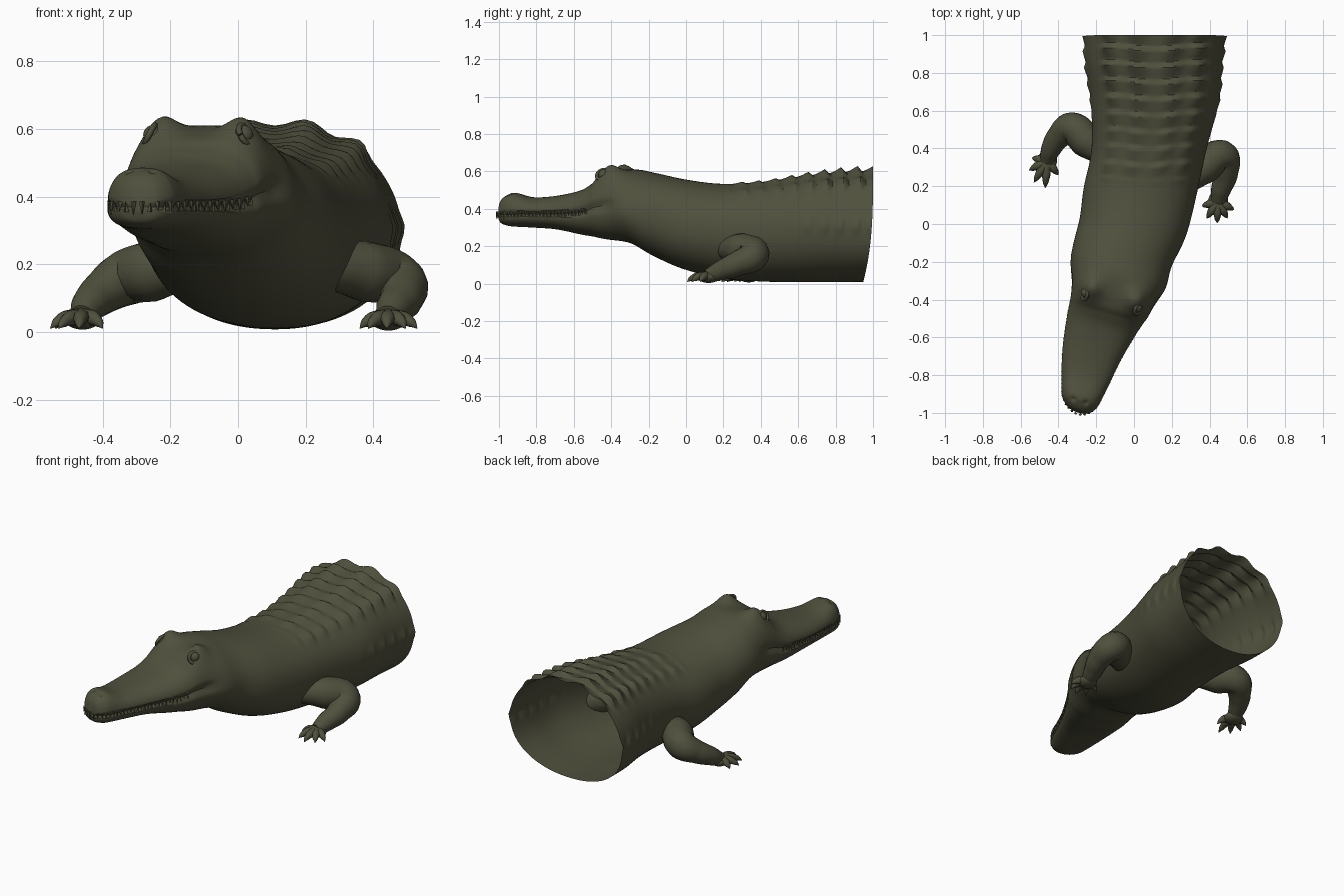
import bpy, bmesh, math
from mathutils import Vector
from mathutils.bvhtree import BVHTree

cube = bpy.data.objects.get("Cube")
if cube:
    bpy.data.objects.remove(cube, do_unlink=True)

hide = bpy.data.materials.new("olive_hide")
hide.use_nodes = True
COLOR = (0.08, 0.08, 0.047, 1)
hide.diffuse_color = COLOR
hide.node_tree.nodes["Principled BSDF"].inputs["Base Color"].default_value = COLOR


def finish(name, mesh, angle=40):
    obj = bpy.data.objects.new(name, mesh)
    bpy.context.collection.objects.link(obj)
    mesh.materials.clear()
    mesh.materials.append(hide)
    bpy.ops.object.select_all(action='DESELECT')
    obj.select_set(True)
    bpy.context.view_layer.objects.active = obj
    bpy.ops.object.shade_smooth_by_angle(angle=math.radians(angle))
    return obj


def from_bmesh(name, bm, angle=40):
    mesh = bpy.data.meshes.new(name)
    bm.to_mesh(mesh)
    bm.free()
    return finish(name, mesh, angle)


def smooth(v):
    v = max(0.0, min(1.0, v))
    return v * v * (3 - 2 * v)


# Body sections from snout to rear: centre x, y, half width, bottom, widest, top
SECTIONS = [
    (-.297, -.998, .015, .355, .37, .395),
    (-.293, -.985, .06, .325, .37, .445),
    (-.288, -.95, .094, .31, .37, .475),
    (-.28, -.91, .11, .305, .37, .485),
    (-.258, -.815, .133, .30, .372, .462),
    (-.225, -.685, .16, .29, .372, .47),
    (-.178, -.55, .188, .262, .378, .50),
    (-.15, -.48, .203, .25, .39, .54),
    (-.127, -.425, .216, .238, .41, .578),
    (-.088, -.285, .24, .215, .42, .61),
    (-.06, -.16, .264, .145, .36, .59),
    (-.005, -.01, .285, .078, .31, .558),
    (.035, .185, .3, .03, .285, .534),
    (.08, .4, .305, .012, .285, .543),
    (.11, .64, .337, .008, .29, .577),
    (.105, .85, .36, .008, .29, .597),
    (.11, 1, .372, .01, .29, .603),
]
LAST = len(SECTIONS) - 1
HEAD_YAW = 0.28
HEAD_SIDE = Vector((math.cos(HEAD_YAW), -math.sin(HEAD_YAW), 0))
HEAD_FRONT = Vector((-math.sin(HEAD_YAW), -math.cos(HEAD_YAW), 0))
UP = Vector((0, 0, 1))
EYE_MID = Vector((-.108, -.375, .582))


def section(u):
    i = min(int(u), LAST - 1)
    t = u - i
    a, b, c, d = (SECTIONS[max(0, min(LAST, i + k))] for k in (-1, 0, 1, 2))
    return [q + .5 * t * (r - p + t * (2 * p - 5 * q + 4 * r - s + t * (3 * (q - r) + s - p)))
            for p, q, r, s in zip(a, b, c, d)]


def spow(v, e):
    return math.copysign(abs(v) ** e, v)


def scute(y, a):
    """Rows of keeled plates over the back, and one keel low on each flank."""
    f = (y / .088 + .2 + .12 * math.sin(a * 5)) % 1
    row = f / .7 if f < .7 else (1 - f) / .3
    keel = .2 + .8 * math.cos(a * 7) ** 2
    sa = math.sin(a)
    flank = math.exp(-((sa - .08) / .12) ** 2) * smooth((y - .5) / .2)
    cover = .45 * flank + smooth((sa - .5) / .3)
    return row * keel * cover * (.016 + .02 * smooth((y - .4) / .5)) * smooth((y - .2) / .1)


def skin(u, a):
    """Point on the hide at position u along the body and angle a around it."""
    cx, cy, hw, zb, zm, zt = section(u)
    head = smooth((-.1 - cy) / .3)
    yaw = HEAD_YAW * smooth((.35 - cy) / .6)
    e = 2 / (2.15 + .35 * head)
    ca, sa = math.cos(a), math.sin(a)
    lateral, rise = hw * spow(ca, e), spow(sa, e)
    z = zm + rise * (zt - zm if sa > 0 else zm - zb)
    # Mouth crease and jaw muscle
    gap = math.asin(max(-1, min(1, sa)))
    mouth = smooth((-.3 - cy) / .08) * math.exp(-(gap / .08) ** 2)
    jaw = math.exp(-((cy + .27) / .08) ** 2 - ((z - .37) / .09) ** 2)
    lateral += (.02 * jaw - min(.016, hw * .3) * mouth) * math.copysign(1, ca)
    bump = scute(cy, a)
    lateral += bump * ca
    z += bump * max(sa, 0)
    x = cx + lateral * math.cos(yaw)
    y = cy - lateral * math.sin(yaw)
    # Brow ridges and nostrils
    if sa > 0 and cy < 0:
        for side in (1, -1):
            brow = EYE_MID + HEAD_SIDE * .128 * side
            d2 = (x - brow.x) ** 2 + (y - brow.y) ** 2
            z += .058 * math.exp(-d2 / .0038) * smooth(sa * 2)
            nose = Vector((-.287, -.935, 0)) + HEAD_SIDE * .035 * side
            d2 = (x - nose.x) ** 2 + (y - nose.y) ** 2
            z -= .012 * math.exp(-d2 / .00015) * smooth(sa * 2)
    # The open rear edge curves forward at the belly
    y -= .055 * max(0, 1 - z / .6) ** 3 * smooth((cy - .5) / .5)
    return Vector((x, y, z))


# Hollow body shell, open at the rear
AROUND = 96
steps = []
for i in range(LAST):
    n = 8 if SECTIONS[i][1] < 0 else 26
    steps += [i + k / n for k in range(n)]
steps.append(LAST)
bm = bmesh.new()
rings = [[bm.verts.new(skin(u, math.tau * k / AROUND)) for k in range(AROUND)] for u in steps]
for r0, r1 in zip(rings, rings[1:]):
    for k in range(AROUND):
        j = (k + 1) % AROUND
        bm.faces.new((r0[k], r0[j], r1[j], r1[k]))
bm.faces.new(rings[0])
bmesh.ops.recalc_face_normals(bm, faces=bm.faces)
tree = BVHTree.FromBMesh(bm)
from_bmesh("body", bm, 35)

# Teeth along both sides of the mouth, alternating upper and lower
bm = bmesh.new()
for angle in (0, math.pi):
    previous, count = None, 0
    for k in range(5, 700):
        p = skin(k / 100, angle)
        if previous and (p - previous).length < .021:
            continue
        previous = p
        count += 1
        cx, cy = section(k / 100)[:2]
        out = Vector((p.x - cx, p.y - max(cy, -.93), 0)).normalized()
        down = -1 if count % 2 else 1
        length = .042 if count % 4 == 1 else .03
        base = p + out * .008 - UP * down * .016
        tip = base + UP * down * length + out * .006
        side = out.cross(UP) * .009
        corners = [bm.verts.new(base + o) for o in (side, out * .008, -side, -out * .008)]
        point = bm.verts.new(tip)
        for i in range(4):
            bm.faces.new((corners[i], corners[(i + 1) % 4], point))
        bm.faces.new(corners[::-1])
bmesh.ops.recalc_face_normals(bm, faces=bm.faces)
from_bmesh("teeth", bm)


def tube(name, points, radii, resolution=6):
    """Tapered tube through a path of points."""
    curve = bpy.data.curves.new(name, 'CURVE')
    curve.dimensions = '3D'
    curve.bevel_depth = 1
    curve.bevel_resolution = resolution
    curve.resolution_u = 8
    curve.use_fill_caps = True
    spline = curve.splines.new('BEZIER')
    spline.bezier_points.add(len(points) - 1)
    for bp, p, r in zip(spline.bezier_points, points, radii):
        bp.co, bp.radius = p, r
        bp.handle_left_type = bp.handle_right_type = 'AUTO'
    helper = bpy.data.objects.new(name + "_path", curve)
    bpy.context.collection.objects.link(helper)
    graph = bpy.context.evaluated_depsgraph_get()
    mesh = bpy.data.meshes.new_from_object(helper.evaluated_get(graph))
    bpy.data.objects.remove(helper, do_unlink=True)
    return finish(name, mesh, 60)


def ball(name, center, scale, turn=0):
    bm = bmesh.new()
    bmesh.ops.create_uvsphere(bm, u_segments=24, v_segments=14, radius=1)
    obj = from_bmesh(name, bm, 60)
    obj.location, obj.scale = center, scale
    obj.rotation_euler.z = turn


# Eyes with raised lids, seated on the hide and facing slightly forward
for side, label in ((1, "left"), (-1, "right")):
    out = (HEAD_SIDE * side + HEAD_FRONT * .2).normalized()
    hit = tree.ray_cast(EYE_MID + out * .5, -out)[0]
    ball(label + "_eye", hit - out * .022, (.03, .03, .03))
    along = out.cross(UP)
    lean = (UP - out * .5).normalized()
    ring = [hit - out * .012 + along * math.cos(t) * .038 + lean * math.sin(t) * .032
            for t in (math.tau * k / 12 for k in range(13))]
    tube(label + "_eyelid", ring, [.009] * 13, 2)

# Front legs: bent arm path with radii, palm, and clawed toes
ARM_RADII = (.03, .065, .09, .084, .066, .053, .038)
LEGS = {
    "left": ([(.19, .16, .2), (.27, .22, .19), (.37, .3, .18), (.466, .36, .152),
              (.485, .27, .105), (.46, .18, .068), (.445, .12, .042)],
             [(.36, .095), (.385, .03), (.44, .005), (.495, .03), (.53, .075)]),
    "right": ([(-.06, .31, .2), (-.15, .37, .19), (-.25, .44, .18), (-.33, .508, .16),
               (-.395, .465, .12), (-.44, .395, .08), (-.46, .335, .045)],
              [(-.4, .26), (-.47, .19), (-.53, .22), (-.555, .285), (-.54, .35)]),
}
for label, (path, toes) in LEGS.items():
    tube(label + "_front_leg", path, ARM_RADII)
    palm = Vector(path[-1])
    wrist = palm - Vector(path[-2])
    ball(label + "_palm", palm - UP * .006, (.058, .053, .032), math.atan2(wrist.y, wrist.x))
    for n, (x, y) in enumerate(toes):
        tip = Vector((x, y, .01))
        knuckle = palm.lerp(tip, .55) + UP * .014
        nail = palm.lerp(tip, .82) + UP * .01
        tube(f"{label}_toe_{n + 1}", [palm, knuckle, nail, tip], (.026, .022, .014, .001), 3)
